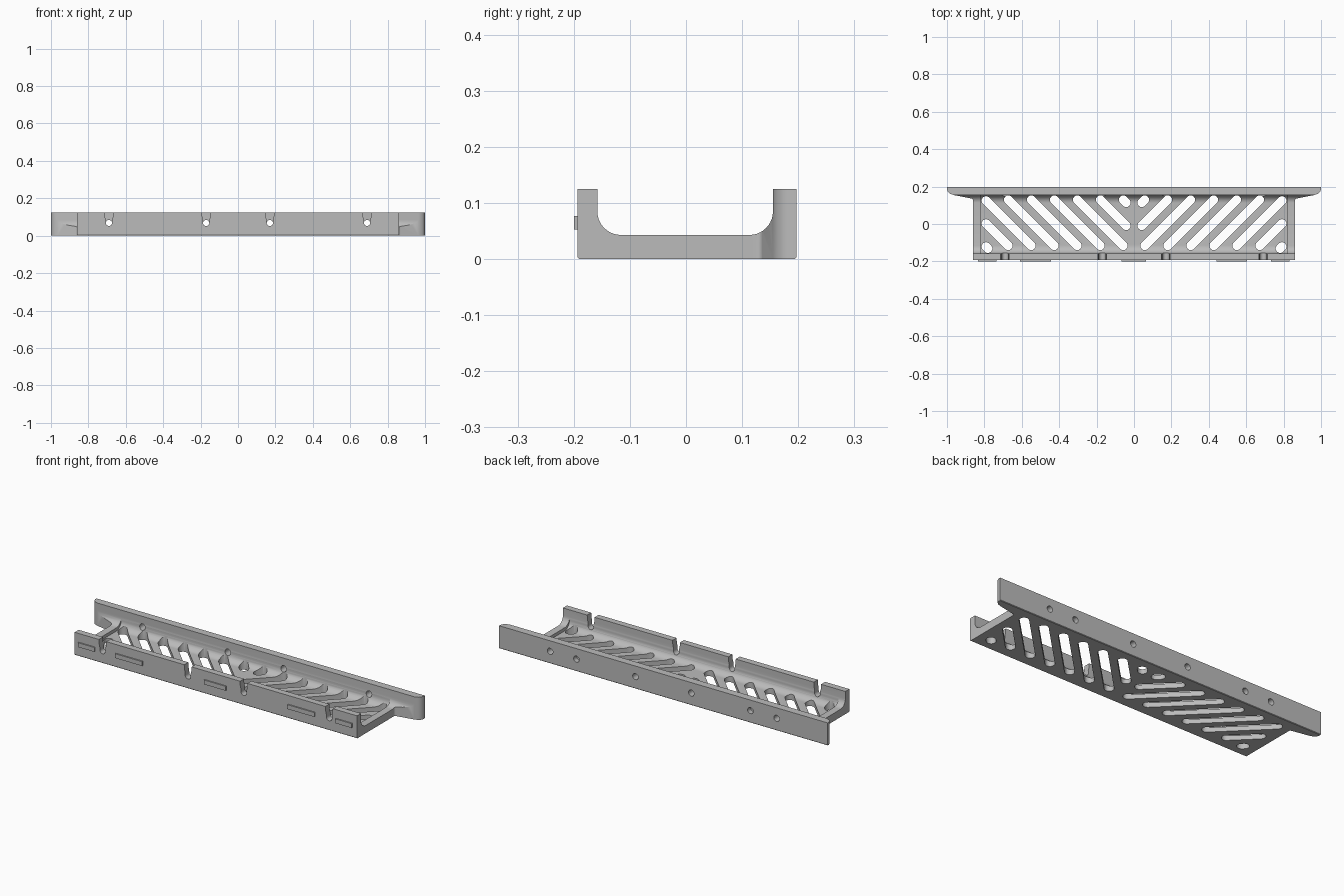
import bpy, bmesh, math

cube = bpy.data.objects.get("Cube")
if cube:
    bpy.data.objects.remove(cube)

grey = bpy.data.materials.new("mid_grey")
grey.use_nodes = True
grey.diffuse_color = (0.5, 0.5, 0.5, 1)
grey.node_tree.nodes["Principled BSDF"].inputs["Base Color"].default_value = grey.diffuse_color

# how (u, v, depth) maps to space for a prism along each axis
MAPS = {"x": lambda u, v, d: (d, u, v),
        "y": lambda u, v, d: (u, d, v),
        "z": lambda u, v, d: (u, v, d)}


def prisms(name, outlines, axis, lo, hi):
    """One object made of closed outlines extruded along an axis."""
    bm = bmesh.new()
    for pts in outlines:
        a, b = [[bm.verts.new(MAPS[axis](u, v, d)) for u, v in pts] for d in (lo, hi)]
        bm.faces.new(a)
        bm.faces.new(b[::-1])
        for i in range(len(pts)):
            bm.faces.new((a[i - 1], a[i], b[i], b[i - 1]))
    bmesh.ops.recalc_face_normals(bm, faces=bm.faces)
    mesh = bpy.data.meshes.new(name)
    bm.to_mesh(mesh)
    bm.free()
    mesh.materials.append(grey)
    obj = bpy.data.objects.new(name, mesh)
    bpy.context.collection.objects.link(obj)
    return obj


def volume(mesh):
    bm = bmesh.new()
    bm.from_mesh(mesh)
    result = bm.calc_volume()
    bm.free()
    return result


def combine(target, tool, operation):
    """Bake a boolean with the first solver that really trims the target."""
    tool.hide_render = True
    before = volume(target.data)
    mod = target.modifiers.new("cut", "BOOLEAN")
    mod.operation, mod.object = operation, tool
    for solver in ("MANIFOLD", "EXACT", "FLOAT"):
        mod.solver = solver
        bpy.context.view_layer.update()
        graph = bpy.context.evaluated_depsgraph_get()
        mesh = bpy.data.meshes.new_from_object(target.evaluated_get(graph))
        if 0.2 * before < volume(mesh) < 0.9999 * before:
            target.data = mesh
            break
    target.modifiers.remove(mod)
    bpy.data.objects.remove(tool)


def arc(cu, cv, r, a0, a1, n=10):
    return [(cu + r * math.cos(math.radians(a0 + (a1 - a0) * i / n)),
             cv + r * math.sin(math.radians(a0 + (a1 - a0) * i / n))) for i in range(n + 1)]


def trough(floor, back, front):
    """Inner edge of the channel, from the back wall to the front wall."""
    r = 0.042
    return (arc(back - r, floor + r, r, 0, -90)
            + arc(front + r, floor + r, r, -90, -180))


def both_sides(outlines):
    return outlines + [[(-u, v) for u, v in reversed(o)] for o in outlines]


# channel section along x, trimmed to the plan outline with tapered ears
FRONT, BACK, TOP, END = -0.193, 0.197, 0.125, 0.86
section = ([(BACK - 0.003, 0), (BACK, 0.003), (BACK, TOP), (0.155, TOP)]
           + trough(0.043, 0.155, -0.158)
           + [(-0.158, TOP), (FRONT, TOP), (FRONT, 0.003), (FRONT + 0.003, 0)])
tray = prisms("cable_tray", [section], "x", -1.05, 1.05)
half = ([(END, FRONT - 0.01), (END, 0.12)] + arc(END + 0.01, 0.126, 0.01, 180, 100, 4)
        + [(0.965, 0.155), (0.985, 0.162), (0.995, 0.172), (1, 0.185), (1, BACK + 0.01)])
plan = half + [(-x, y) for x, y in reversed(half)]
combine(tray, prisms("plan_trim", [plan], "z", -0.1, 0.3), "INTERSECT")

# lowered floor between the two end lips
recess = [(0.1545, 0.1)] + trough(0.025, 0.1545, -0.1575) + [(-0.1575, 0.1)]
recess = [(y - 0.0005 if y > 0 else y + 0.0005, z) for y, z in recess]
combine(tray, prisms("floor_recess", [recess], "x", -0.82, 0.82), "DIFFERENCE")

# diagonal drain slots in a V pattern
R = 0.024
X0, X1, Y0, Y1 = -0.815 + R, -0.018 - R, -0.14 + R, 0.153 - R
slots = []
for k in range(9):
    c = 0.072 - 0.123 * k
    xa = max(X0, c - Y1)
    xb = max(xa + 0.01, min(X1, c - Y0))
    slots.append(arc(xa, c - xa, R, 45, 225, 8) + arc(xb, c - xb, R, 225, 405, 8))
combine(tray, prisms("slot_cutters", both_sides(slots), "z", -0.05, 0.09), "DIFFERENCE")

# keyhole notches in the front wall
notches = [[(x + 0.024, 0.15), (x - 0.024, 0.15), (x - 0.021, 0.1), (x - 0.017, 0.085)]
           + arc(x, 0.069, 0.017, 180, 360) + [(x + 0.017, 0.085), (x + 0.021, 0.1)]
           for x in (-0.69, -0.17)]
combine(tray, prisms("notch_cutters", both_sides(notches), "y", -0.25, -0.1), "DIFFERENCE")

# through holes and blind holes in the back wall
for name, xs, start in (("hole_cutters", (0.17, 0.69), 0.1), ("blind_cutters", (0.53,), 0.17)):
    rings = [arc(x, 0.067, 0.017, 0, 345, 23) for x in xs]
    combine(tray, prisms(name, both_sides(rings), "y", start, 0.25), "DIFFERENCE")

bpy.ops.object.select_all(action="DESELECT")
tray.select_set(True)
bpy.context.view_layer.objects.active = tray
bpy.ops.object.shade_smooth_by_angle(angle=math.radians(30))

# thin raised plates on the front face
spans = [(-0.835, -0.735), (-0.61, -0.445), (-0.068, 0.065), (0.44, 0.605), (0.732, 0.832)]
plates = [[(a, 0.053), (b, 0.053), (b, 0.077), (a, 0.077)] for a, b in spans]
prisms("front_plates", plates, "y", -0.2, FRONT + 0.001)
